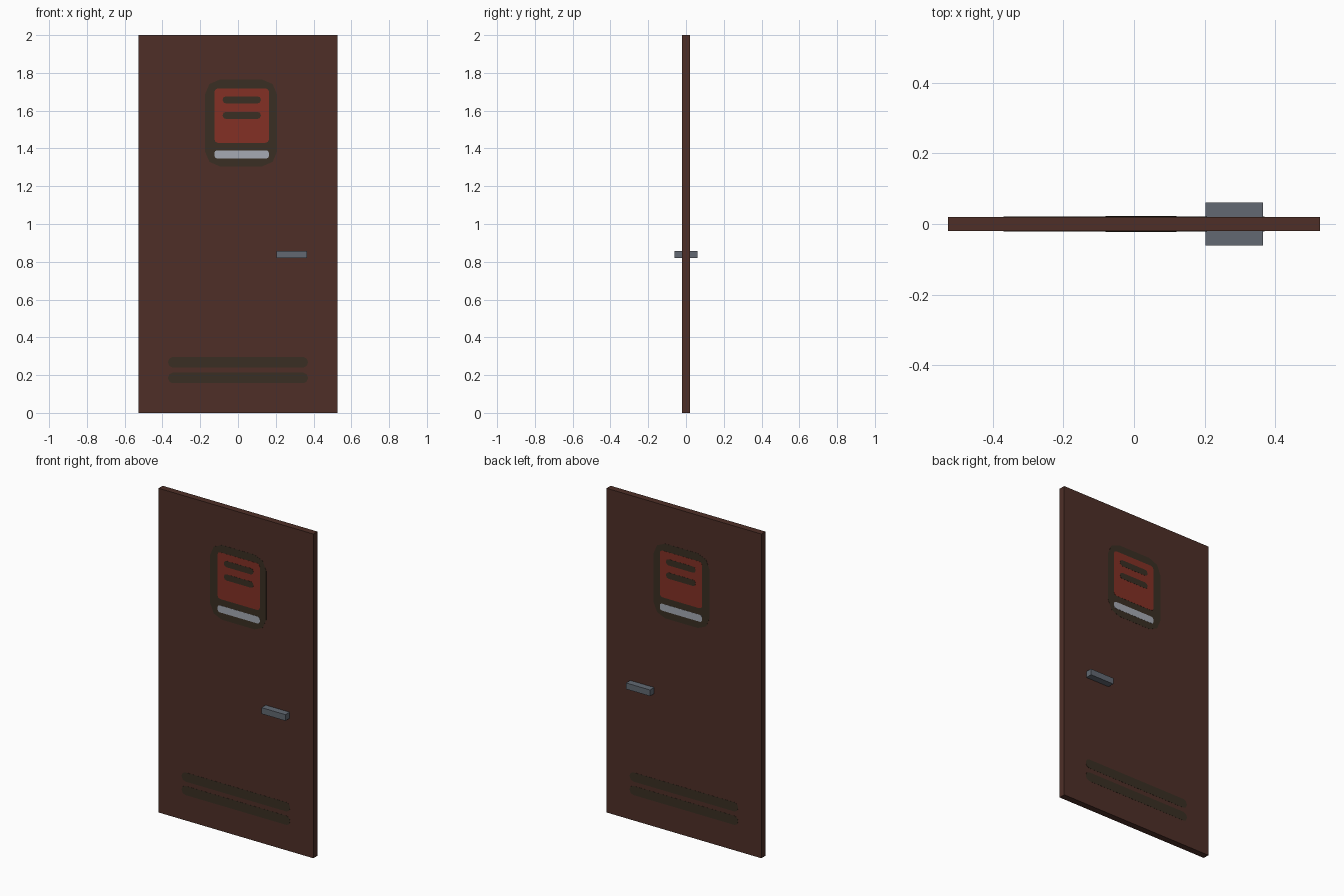
import bpy, bmesh
from mathutils import Vector

cube = bpy.data.objects.get("Cube")
if cube:
    bpy.data.objects.remove(cube, do_unlink=True)


def linear(c):
    c /= 255
    return c / 12.92 if c <= 0.04045 else ((c + 0.055) / 1.055) ** 2.4


def material(name, r, g, b):
    m = bpy.data.materials.new(name)
    m.use_nodes = True
    col = (linear(r), linear(g), linear(b), 1)
    m.diffuse_color = col
    bsdf = m.node_tree.nodes["Principled BSDF"]
    bsdf.inputs["Base Color"].default_value = col
    bsdf.inputs["Roughness"].default_value = 0.8
    return m


brown = material("brown door", 78, 47, 39)
dark = material("dark olive", 58, 47, 35)
red = material("brick red", 131, 48, 37)
silver = material("pale silver", 166, 170, 180)
steel = material("steel grey", 98, 105, 114)


def finish(name, bm, mat):
    bmesh.ops.recalc_face_normals(bm, faces=bm.faces)
    me = bpy.data.meshes.new(name)
    bm.to_mesh(me)
    bm.free()
    me.materials.append(mat)
    ob = bpy.data.objects.new(name, me)
    bpy.context.collection.objects.link(ob)


def box(name, lo, hi, mat):
    bm = bmesh.new()
    bmesh.ops.create_cube(bm, size=1)
    lo, hi = Vector(lo), Vector(hi)
    for v in bm.verts:
        v.co = (lo + hi) / 2 + v.co * (hi - lo)
    finish(name, bm, mat)


def plate(name, x0, x1, z0, z1, cut, layer, mat):
    """Thin plate with clipped corners on both faces of the door."""
    # each corner is softened by three points
    corners = []
    k = cut * 0.3
    for cx, cz, sx, sz, flip in ((x0, z0, 1, 1, 0), (x1, z0, -1, 1, 1),
                                 (x1, z1, -1, -1, 0), (x0, z1, 1, -1, 1)):
        pts = [(cx, cz + sz * cut), (cx + sx * k, cz + sz * k), (cx + sx * cut, cz)]
        corners += pts[::-1] if flip else pts
    for side, label in ((-1, "front"), (1, "back")):
        bm = bmesh.new()
        base = side * 0.0195
        face = bm.faces.new([bm.verts.new((x, base, z)) for x, z in corners])
        ext = bmesh.ops.extrude_face_region(bm, geom=[face])
        for v in ext["geom"]:
            if isinstance(v, bmesh.types.BMVert):
                v.co.y = side * (0.02 + 0.0008 * layer)
        finish(f"{label}_{name}", bm, mat)


# Door slab and the handle bar passing through it
box("door_slab", (-0.528, -0.02, 0), (0.528, 0.02, 2), brown)
box("door_handle", (0.203, -0.061, 0.82), (0.366, 0.061, 0.858), steel)

# Sign near the top
plate("sign_frame", -0.175, 0.207, 1.305, 1.765, 0.08, 1, dark)
plate("sign_panel", -0.125, 0.164, 1.43, 1.718, 0.018, 2, red)
plate("sign_strip", -0.125, 0.164, 1.347, 1.39, 0.014, 2, silver)
for i, z in enumerate((1.657, 1.575)):
    plate(f"sign_bar_{i + 1}", -0.081, 0.121, z - 0.019, z + 0.019, 0.017, 3, dark)

# Ventilation slots near the bottom
for i, z in enumerate((0.268, 0.185)):
    plate(f"vent_slot_{i + 1}", -0.37, 0.37, z - 0.028, z + 0.028, 0.025, 1, dark)
